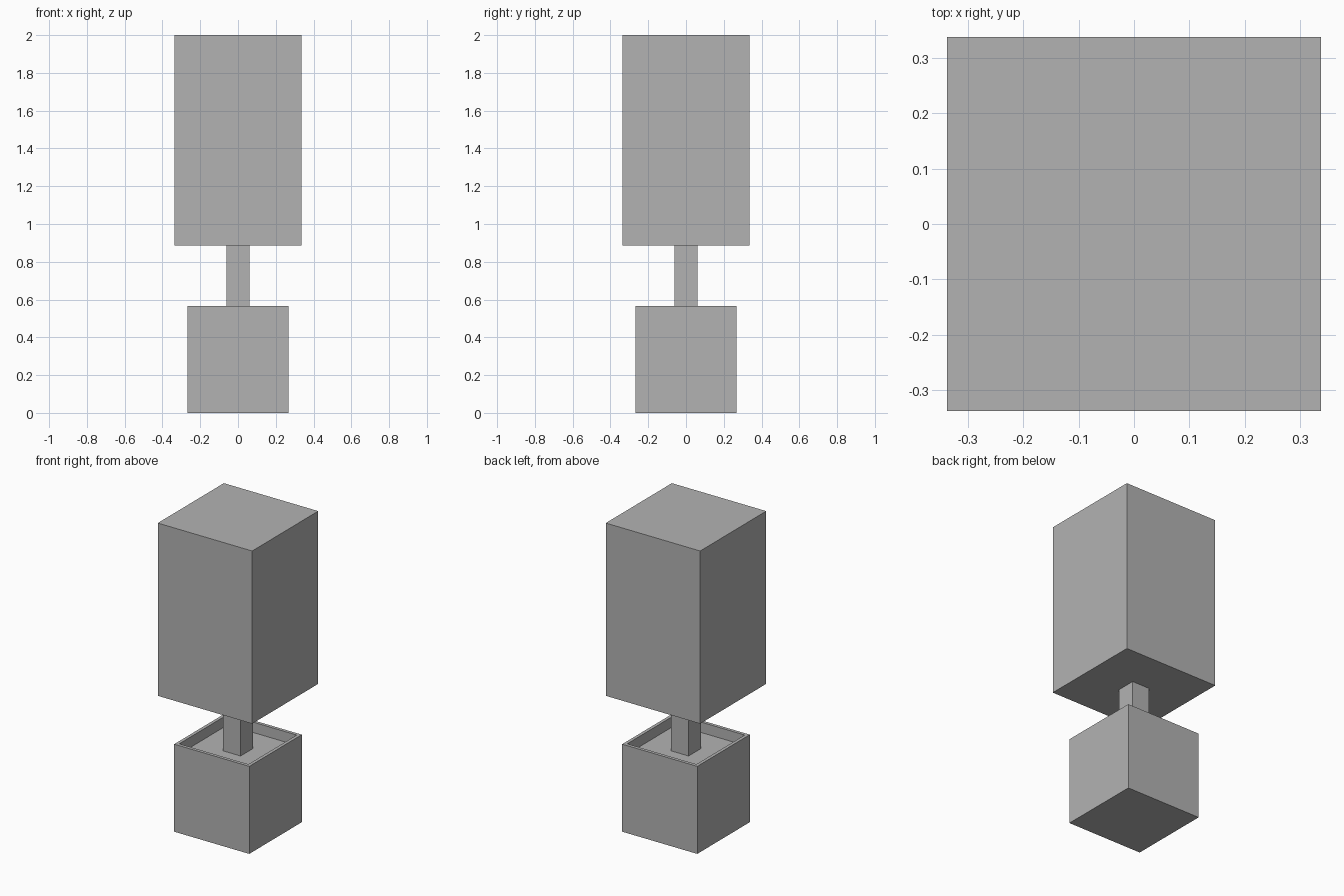
import bpy
import bmesh
from mathutils import Matrix

cube = bpy.data.objects.get("Cube")
if cube:
    bpy.data.objects.remove(cube, do_unlink=True)

# One plain grey for every part
grey = bpy.data.materials.new("plain grey")
grey.use_nodes = True
colour = (0.45, 0.45, 0.45, 1)
grey.diffuse_color = colour
grey.node_tree.nodes["Principled BSDF"].inputs["Base Color"].default_value = colour


def square_block(name, half, bottom, top, rim=0, recess=0):
    """Upright square block, with an optional sunken top inside a rim."""
    bm = bmesh.new()
    height = top - bottom
    matrix = Matrix.Translation((0, 0, (top + bottom) / 2)) @ Matrix.Diagonal(
        (half * 2, half * 2, height, 1))
    bmesh.ops.create_cube(bm, size=1, matrix=matrix)
    if rim:
        bm.normal_update()
        lid = max(bm.faces, key=lambda f: f.calc_center_median().z)
        bmesh.ops.inset_region(bm, faces=[lid], thickness=rim)
        # Extrude the floor down so the inner walls stay upright
        wall = bmesh.ops.extrude_discrete_faces(bm, faces=[lid])
        floor = wall["faces"][0]
        bmesh.ops.translate(bm, verts=floor.verts, vec=(0, 0, -recess))
    bmesh.ops.recalc_face_normals(bm, faces=bm.faces)
    mesh = bpy.data.meshes.new(name)
    bm.to_mesh(mesh)
    bm.free()
    mesh.materials.append(grey)
    obj = bpy.data.objects.new(name, mesh)
    bpy.context.scene.collection.objects.link(obj)
    return obj


# Planter with sunken soil, trunk, and block of foliage
square_block("planter", 0.268, 0, 0.565, rim=0.03, recess=0.067)
square_block("trunk", 0.062, 0.498, 0.885)
square_block("foliage", 0.337, 0.885, 2)
